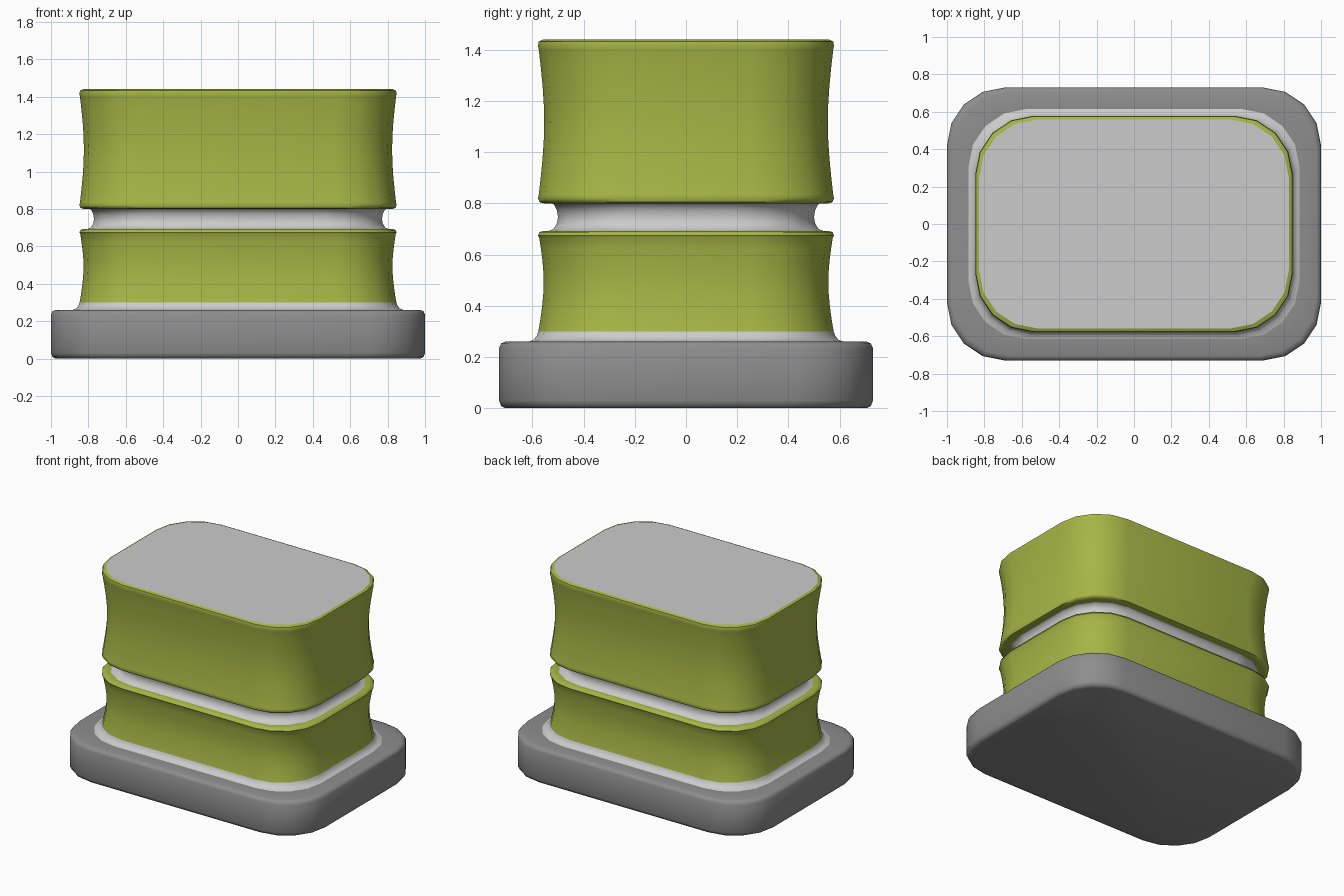
import bpy, bmesh, math

if "Cube" in bpy.data.objects:
    bpy.data.objects.remove(bpy.data.objects["Cube"])

RADIUS, SEGS, ASPECT = 0.31, 4, 0.27   # corner radius, corner segments, x/y half-size difference


def material(name, rgb):
    m = bpy.data.materials.new(name)
    m.diffuse_color = (*rgb, 1)
    m.use_nodes = True
    m.node_tree.nodes["Principled BSDF"].inputs["Base Color"].default_value = m.diffuse_color
    return m


lime = material("lime", (0.38, 0.47, 0.06))
pale = material("pale_grey", (0.62, 0.62, 0.62))
grey = material("mid_grey", (0.27, 0.27, 0.27))


def ring(bm, hx, z):
    """Rounded rectangle of vertices, counter-clockwise."""
    hy = hx - ASPECT
    verts = []
    for k, (sx, sy) in enumerate([(1, 1), (-1, 1), (-1, -1), (1, -1)]):
        for i in range(SEGS + 1):
            a = math.pi / 2 * (k + i / SEGS)
            verts.append(bm.verts.new((sx * (hx - RADIUS) + RADIUS * math.cos(a),
                                       sy * (hy - RADIUS) + RADIUS * math.sin(a), z)))
    return verts


def loft(name, profile, mat, bottom=False, top=False):
    """Skin rounded rectangles along a (half width, height) profile."""
    bm = bmesh.new()
    rings = [ring(bm, h, z) for h, z in profile]
    n = len(rings[0])
    for a, b in zip(rings, rings[1:]):
        for i in range(n):
            j = (i + 1) % n
            bm.faces.new((a[i], a[j], b[j], b[i]))
    if bottom:
        bm.faces.new(rings[0][::-1])
    if top:
        bm.faces.new(rings[-1])
    mesh = bpy.data.meshes.new(name)
    bm.to_mesh(mesh)
    bm.free()
    ob = bpy.data.objects.new(name, mesh)
    bpy.context.collection.objects.link(ob)
    mesh.materials.append(mat)
    bpy.ops.object.select_all(action='DESELECT')
    ob.select_set(True)
    bpy.context.view_layer.objects.active = ob
    bpy.ops.object.shade_smooth_by_angle(angle=math.radians(50))
    return ob


def waisted(z0, z1, edge, waist, steps=8):
    """Concave side profile between two heights."""
    return [(edge - (edge - waist) * math.sin(math.pi * i / steps), z0 + (z1 - z0) * i / steps)
            for i in range(steps + 1)]


# Base plinth with softened edges
loft("base", [(0.975, 0), (0.992, 0.008), (1, 0.03), (1, 0.235), (0.992, 0.253),
              (0.975, 0.26), (0.885, 0.26)], grey, bottom=True)

# Pale fillet between base and body
loft("base_fillet", [(0.885, 0.26), (0.865, 0.268), (0.853, 0.282), (0.847, 0.3)], pale)

# Lower waisted block
loft("lower_block", [(0.847, 0.3)] + waisted(0.32, 0.665, 0.843, 0.826)
     + [(0.848, 0.675), (0.842, 0.688), (0.825, 0.693), (0.805, 0.693)], lime)

# Pale concave groove
loft("groove", [(0.805, 0.693), (0.788, 0.7), (0.774, 0.722), (0.77, 0.747),
                (0.774, 0.772), (0.785, 0.795), (0.795, 0.8)], pale)

# Upper waisted block
loft("upper_block", [(0.795, 0.8), (0.825, 0.8), (0.842, 0.805), (0.848, 0.82)]
     + waisted(0.835, 1.4, 0.845, 0.824)
     + [(0.848, 1.415), (0.845, 1.432), (0.828, 1.44)], lime)

# Top plate
loft("top_plate", [(0.828, 1.44)], pale, top=True)
